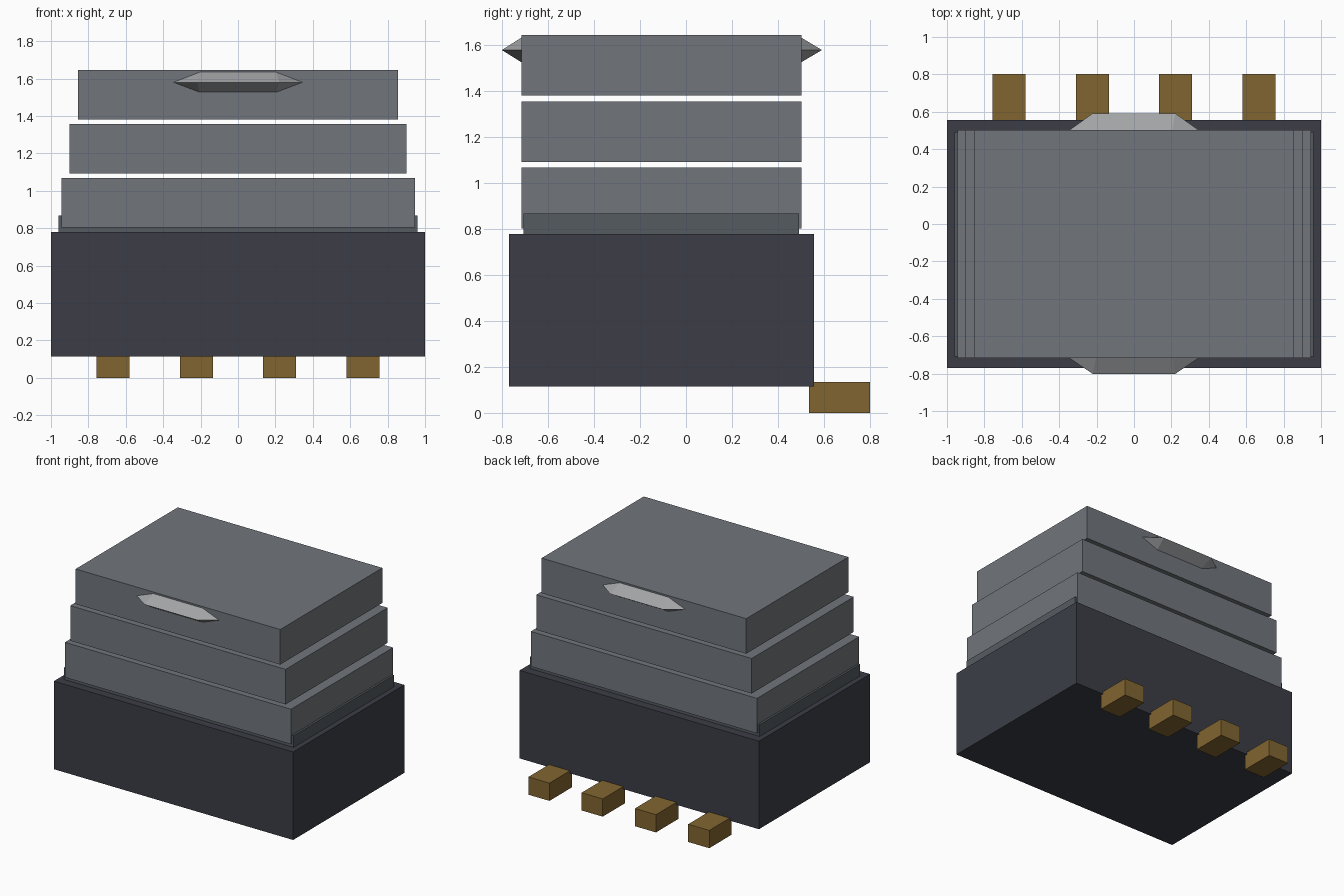
import bpy, bmesh

if "Cube" in bpy.data.objects:
    bpy.data.objects.remove(bpy.data.objects["Cube"])


def material(name, rgb):
    m = bpy.data.materials.new(name)
    m.diffuse_color = (*rgb, 1)
    m.use_nodes = True
    m.node_tree.nodes["Principled BSDF"].inputs["Base Color"].default_value = m.diffuse_color
    return m


DARK = material("dark_casing", (0.045, 0.048, 0.062))
GREY = material("grey_plate", (0.165, 0.18, 0.20))
SLATE = material("slate_collar", (0.09, 0.105, 0.12))
LIGHT = material("light_metal", (0.36, 0.37, 0.38))
BRASS = material("brass", (0.22, 0.13, 0.03))


def finish(name, bm, mat):
    bmesh.ops.recalc_face_normals(bm, faces=bm.faces)
    mesh = bpy.data.meshes.new(name)
    bm.to_mesh(mesh)
    bm.free()
    mesh.materials.append(mat)
    obj = bpy.data.objects.new(name, mesh)
    bpy.context.collection.objects.link(obj)
    return obj


def box(name, x, y, z, mat):
    """Box from (min, max) pairs on each axis."""
    bm = bmesh.new()
    bmesh.ops.create_cube(bm, size=1)
    for v in bm.verts:
        v.co = [lo if c < 0 else hi for c, (lo, hi) in zip(v.co, (x, y, z))]
    return finish(name, bm, mat)


# Casing and the collar that the plates sit in
box("casing", (-1, 1), (-0.77, 0.557), (0.115, 0.78), DARK)
box("collar", (-0.96, 0.96), (-0.708, 0.492), (0.77, 0.868), SLATE)

# Three floating plates, each narrower than the one below
for i in range(3):
    w, z = 0.945 - 0.045 * i, 0.803 + 0.289 * i
    box(f"plate_{i + 1}", (-w, w), (-0.717, 0.502), (z, z + 0.265), GREY)

# Four contact pins along the back
for i in range(4):
    x = -0.668 + 0.4453 * i
    box(f"pin_{i + 1}", (x - 0.088, x + 0.088), (0.535, 0.802), (0, 0.134), BRASS)


# Faceted grips on the front and back of the top plate
def grip(name, y, out):
    bm = bmesh.new()
    base = [(-0.345, 1.58), (-0.205, 1.634), (0.205, 1.634),
            (0.345, 1.58), (0.205, 1.527), (-0.205, 1.527)]
    for x, z in base:
        bm.verts.new((x, y, z))
    for x in (-0.22, 0.22):
        bm.verts.new((x, y + out, 1.58))
    bmesh.ops.convex_hull(bm, input=bm.verts)
    bmesh.ops.dissolve_limit(bm, angle_limit=0.02, verts=bm.verts, edges=bm.edges)
    return finish(name, bm, LIGHT)


grip("front_grip", -0.717, -0.085)
grip("back_grip", 0.502, 0.09)
